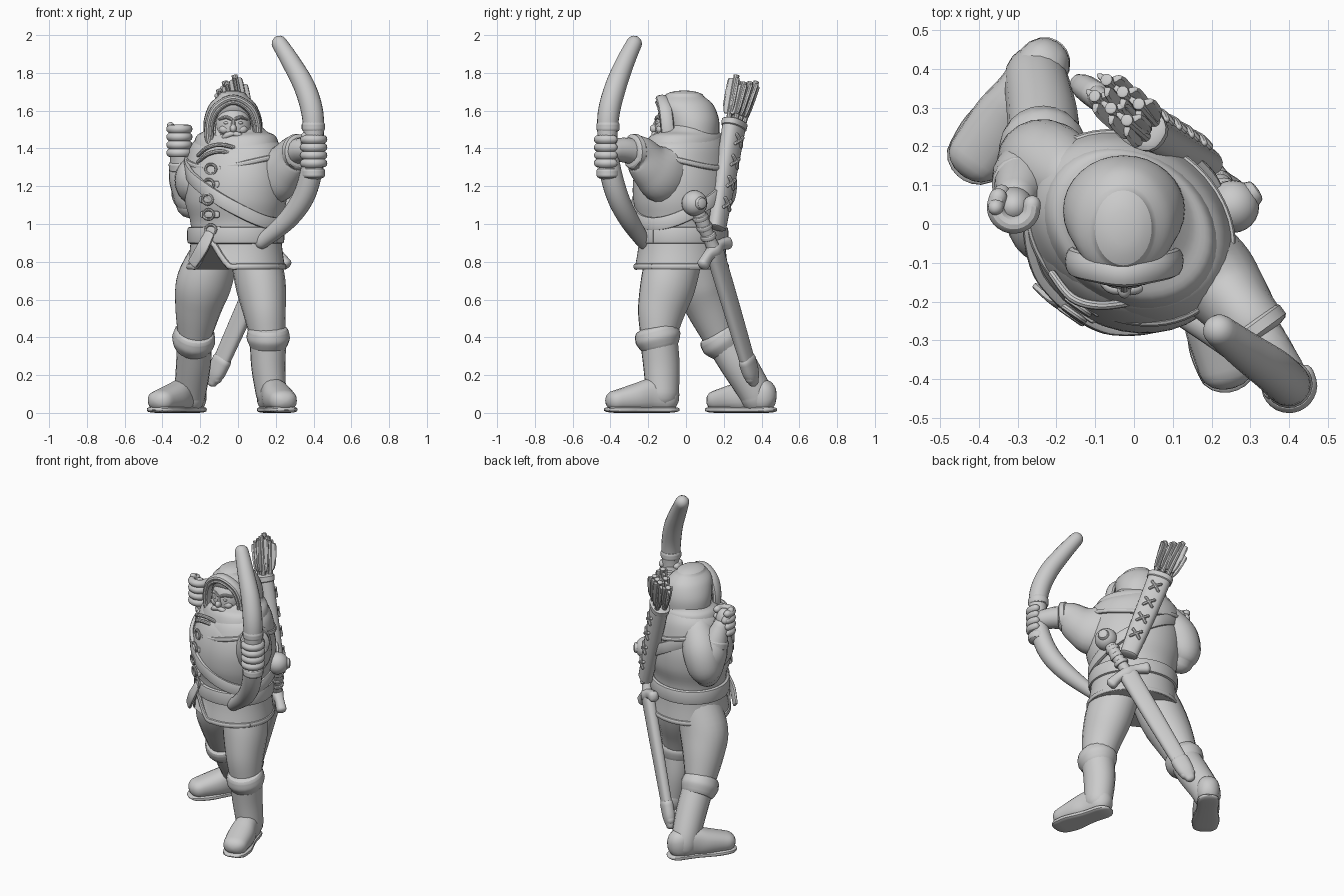
import bpy, bmesh
from math import sin, cos, pi, copysign
from mathutils import Vector as V

if "Cube" in bpy.data.objects:
    bpy.data.objects.remove(bpy.data.objects["Cube"])

FACE = V((-0.57, -0.82, 0))      # direction the chest faces
LEFT = V((0.82, -0.57, 0))       # shoulder axis
BACK = V((0.6, 0.8, 0))          # outward side of quiver and sword
UP = V((0, 0, 1))


def tube(name, pts, ref=(0.25, -1, 0.15), p=1.0, seg=20, n=5, cap=1.0, axis=None):
    """Sweep an ellipse (p<1 = squarer) through smooth points (x, y, z, a[, b])."""
    pts = [tuple(q) + (q[3],) if len(q) == 4 else tuple(q) for q in pts]
    e = [pts[0]] + pts + [pts[-1]]
    path = []
    for i in range(1, len(e) - 2):
        for k in range(n):
            t = k / n
            path.append([0.5 * (2*q1 + (q2-q0)*t + (2*q0-5*q1+4*q2-q3)*t*t + (3*q1-q0-3*q2+q3)*t**3)
                         for q0, q1, q2, q3 in zip(e[i-1], e[i], e[i+1], e[i+2])])
    path.append(list(pts[-1]))
    rings = []
    m = len(path)
    for i, q in enumerate(path):
        c = V(q[:3])
        t = axis or (V(path[min(i+1, m-1)][:3]) - V(path[max(i-1, 0)][:3])).normalized()
        r = V(ref(c)) if callable(ref) else V(ref)
        side = t.cross(r).normalized()
        up = side.cross(t)
        ext = [(0, 1)]
        if cap and i in (0, m-1):
            s = -1 if i == 0 else 1
            ext = [(s * sin(u) * cap * min(q[3], q[4]), cos(u)) for u in (0, .4, .8, 1.15, 1.45)]
            if i == 0:
                ext.reverse()
        for off, f in ext:
            ring = []
            for k in range(seg):
                w = 2 * pi * k / seg
                x, y = copysign(abs(cos(w))**p, cos(w)), copysign(abs(sin(w))**p, sin(w))
                ring.append(c + t*off + side*(x*f*q[3]) + up*(y*f*q[4]))
            rings.append(ring)
    bm = bmesh.new()
    vs = [[bm.verts.new(v) for v in r] for r in rings]
    for r0, r1 in zip(vs, vs[1:]):
        for k in range(seg):
            bm.faces.new((r0[k], r0[(k+1) % seg], r1[(k+1) % seg], r1[k]))
    bm.faces.new(vs[0])
    bm.faces.new(vs[-1])
    bmesh.ops.recalc_face_normals(bm, faces=bm.faces)
    me = bpy.data.meshes.new(name)
    bm.to_mesh(me)
    bm.free()
    ob = bpy.data.objects.new(name, me)
    bpy.context.collection.objects.link(ob)
    return ob


def ball(name, loc, r, rot=(0, 0, 0)):
    bpy.ops.mesh.primitive_uv_sphere_add(segments=24, ring_count=14, radius=1, location=loc, rotation=rot)
    ob = bpy.context.object
    ob.name, ob.scale = name, r
    return ob


def ring(name, z, a, b, c, r, wave=lambda t: 0, p=1.0):
    """Band around the body: cross-section r = (height, thickness)."""
    o = V((c[0], c[1], z))
    pts = []
    for k in range(33):
        t = 2 * pi * k / 32
        q = o + LEFT*(a*cos(t)) + FACE*(b*sin(t))
        pts.append((q.x, q.y, z + wave(t), *r))
    return tube(name, pts, lambda q: V((q.x-c[0], q.y-c[1], 0)), p, 10, 2, 0)


# torso, belt and skirt
BODY = [(.86, .245, .215), (1.0, .25, .215), (1.12, .28, .245), (1.25, .285, .24), (1.37, .25, .2), (1.44, .16, .14)]
C = (-.012, -.022)
tube("tunic_torso", [(*C, *q) for q in BODY], FACE, seg=40, cap=.2, axis=UP)
ring("belt", .94, .25, .218, C, (.045, .018), p=.5)
skirt = tube("tunic_skirt", [(-.01, -.02, .93, .25, .215), (-.01, -.022, .85, .258, .222), (-.01, -.025, .76, .272, .235)],
             FACE, seg=48, cap=0, axis=UP)
slit = lambda w: .13 * max(0, 1 - abs(w - pi/2) / .4)
for v in skirt.data.vertices:
    d = V((v.co.x + .01, v.co.y + .025, 0)).normalized()
    if v.co.z < .87:
        v.co.z += .13 * max(0, 1 - d.angle(FACE) / .4) * (.87 - v.co.z) / .11
ring("skirt_hem", .775, .266, .23, (-.01, -.025), (.016, .012), slit)
tube("belt_tail", [(-.15, -.21, .95, .03, .01), (-.19, -.21, .87, .035, .012), (-.24, -.17, .79, .03, .01)], FACE, .6)

# chest strap running over the right shoulder to the left hip
strap = []
for k in range(41):
    t = 2 * pi * k / 40
    z = 1.17 - .17 * cos(t)
    i = max(j for j in range(5) if BODY[j][0] <= z)
    f = (z - BODY[i][0]) / (BODY[i+1][0] - BODY[i][0])
    a, b = (BODY[i][j] + f*(BODY[i+1][j] - BODY[i][j]) for j in (1, 2))
    q = V((*C, z)) + LEFT*((a+.008)*cos(t)) + FACE*((b+.008)*sin(t))
    strap.append((*q, .035, .014))
tube("chest_strap", strap, lambda q: V((q.x-C[0], q.y-C[1], 0)), .5, 12, 2)

# chest buckles
for k in range(5):
    z = .97 + .08 * k
    c = V((*C, z)) + FACE * (.218 + .03 * sin(pi * k / 4))
    tube("buckle_tab", [(*(c - LEFT*.05), .018, .01), (*(c + LEFT*.05), .018, .01)], FACE, .6, 10, 2)
    loop = [(*(c + FACE*.014 + LEFT*(.034*cos(t)) + V((0, 0, .026*sin(t)))), .008)
            for t in [2*pi*j/10 for j in range(11)]]
    tube("buckle_loop", loop, FACE, seg=8, n=2)

# hood mantle in two layers, with a pointed front
for nm, dz, s in (("mantle_lower", 0, 1), ("mantle_upper", .045, .88)):
    mc = (-.01, -.01)
    m = tube(nm, [(-.015, .04, 1.51+dz*.5, .13, .11), (-.015, .02, 1.465+dz*.6, .2*s, .165*s), (-.01, .0, 1.42+dz, .255*s, .205*s),
                  (*mc, 1.35+dz, .282*s, .23*s)], FACE, seg=40, cap=0, axis=UP)
    for v in m.data.vertices:
        d = V((v.co.x - mc[0], v.co.y - mc[1], 0)).normalized()
        v.co.z -= .06 * d.dot(FACE)**2 * max(0, (1.5 - v.co.z) / .15)
    ring(nm + "_hem", 1.355+dz, .277*s, .226*s, mc, (.015, .012), lambda t: -.058 * sin(t)**2)

# hood
tube("hood", [(-.025, .04, 1.38, .15, .13), (-.025, .04, 1.46, .156, .135), (-.027, .03, 1.55, .154, .145),
              (-.028, .0, 1.63, .125, .145), (-.028, -.01, 1.675, .08, .105)], (0, -1, 0), seg=32, cap=.4, axis=UP)
for nm, s, y, r in (("hood_rim", 1, -.12, (.036, .02)), ("hood_inner_rim", .87, -.13, (.028, .014))):
    arch = [(-.1, 1.39), (-.13, 1.45), (-.128, 1.54), (-.09, 1.62), (0, 1.665), (.09, 1.62), (.128, 1.54), (.13, 1.45), (.1, 1.39)]
    tube(nm, [(-.025 + x*s, y - .1*max(0, z-1.5)*(1.7-z)*10 + abs(x)*.2, 1.5+(z-1.5)*s, *r) for x, z in arch],
         lambda q: V((q.x+.025, 0, q.z-1.5)), seg=12)

# face and beard
ball("face", (-.025, -.075, 1.515), (.095, .09, .12))
ball("nose", (-.025, -.168, 1.505), (.018, .024, .022))
tube("nose_bridge", [(-.025, -.153, 1.55, .01), (-.025, -.167, 1.515, .014)], seg=10)
for s in (-1, 1):
    X = lambda x: -.025 + s * x
    tube("brow", [(X(.012), -.158, 1.556, .009), (X(.04), -.15, 1.565, .01), (X(.072), -.12, 1.553, .008)], seg=10)
    ball("eye", (X(.035), -.147, 1.535), (.016, .014, .009))
    ball("cheek", (X(.045), -.133, 1.5), (.03, .025, .024))
    tube("moustache", [(X(.004), -.17, 1.478, .013), (X(.035), -.163, 1.468, .016), (X(.065), -.14, 1.44, .008)], seg=12)
    tube("beard_side", [(X(.08), -.095, 1.51, .014), (X(.07), -.12, 1.45, .024), (X(.03), -.145, 1.415, .03)], seg=12)
ball("beard", (-.025, -.15, 1.42), (.05, .04, .045))
ball("lip", (-.025, -.172, 1.452), (.02, .014, .008))
# cords under the chin
for dz in (0, .035):
    tube("chin_cord", [(-.21, -.13, 1.33+dz, .011), (-.16, -.19, 1.37+dz, .012), (-.09, -.21, 1.385+dz, .012),
                       (0, -.2, 1.365+dz, .011), (.05, -.19, 1.37+dz, .01)], (0, 0, 1), seg=10)

# bow
bow = [(.22, -.275, 1.955, .042), (.285, -.325, 1.85, .05), (.355, -.375, 1.72, .057), (.395, -.41, 1.58, .058),
       (.4, -.415, 1.42, .052), (.388, -.4, 1.28, .058), (.345, -.36, 1.14, .058), (.26, -.3, 1.02, .052), (.125, -.225, .905, .038)]
tube("bow", bow, (.6, .8, 0))
for z in (1.515, 1.27):
    tube("bow_grip_band", [(.399, -.413, z-.012, .062), (.399, -.413, z+.012, .062)], cap=.4)


def fist(c, a0, a1, name, r=.05):
    """Four stacked curled fingers and a thumb around a centre."""
    c = V(c)
    ball(name + "_palm", c, (r + .004, r + .004, .08))
    for k in range(4):
        z = .063 - .042 * k
        arc = [a0 + (a1 - a0) * j / 6 for j in range(7)]
        tube(name + "_finger", [(c.x + r*cos(t), c.y + r*sin(t), c.z + z, .023) for t in arc], (0, 0, 1), seg=12, n=3)
    t = a0 - .3
    tube(name + "_thumb", [(c.x + r*cos(t), c.y + r*sin(t), c.z + .02, .022),
                           (c.x + r*cos(a0+.6), c.y + r*sin(a0+.6), c.z + .08, .02)], (1, 0, .2), seg=12)


# left arm reaching to the bow
fist((.4, -.415, 1.385), 2.9, 6.9, "bow_hand")
tube("left_forearm", [(.26, -.2, 1.36, .07), (.33, -.31, 1.39, .068), (.385, -.385, 1.39, .058)])
tube("left_sleeve", [(.13, -.07, 1.27, .12, .15), (.2, -.13, 1.27, .115, .16), (.25, -.19, 1.31, .1, .125),
                     (.29, -.24, 1.365, .085, .1), (.315, -.275, 1.38, .085, .09)], (0, 0, 1), cap=.25)
tube("left_sleeve_hem", [(.304, -.261, 1.382, .089, .094), (.32, -.283, 1.382, .089, .094)], (0, 0, 1), cap=.2)

# right arm, bent with raised fist and hanging sleeve
fist((-.31, .045, 1.44), 2.6, 6.4, "draw_hand", .047)
tube("right_upper_arm", [(-.16, .11, 1.36, .1), (-.22, .15, 1.26, .115), (-.25, .16, 1.16, .105), (-.25, .14, 1.11, .08)])
tube("right_forearm", [(-.25, .13, 1.14, .09), (-.275, .12, 1.25, .092), (-.29, .1, 1.33, .072), (-.305, .07, 1.41, .052)])
ball("right_sleeve_drape", (-.235, .04, 1.23), (.1, .14, .125))
tube("right_sleeve_cuff", [(-.287, .105, 1.3, .08), (-.292, .098, 1.33, .076)], cap=.25)

# legs and boots
tube("left_trouser", [(.09, -.06, .84, .13, .15), (.12, -.095, .68, .132, .148), (.14, -.13, .54, .113, .127), (.155, -.145, .42, .095, .1)])
tube("right_trouser", [(-.12, .04, .84, .13, .14), (-.18, .07, .69, .148, .138), (-.21, .12, .56, .125, .122), (-.23, .18, .41, .09, .095)])
tube("left_shaft", [(.16, -.145, .4, .098, .1), (.16, -.13, .25, .09, .097), (.175, -.125, .1, .08, .088)])
tube("right_shaft", [(-.23, .19, .4, .092, .097), (-.235, .27, .27, .092, .097), (-.25, .355, .13, .085, .09), (-.255, .375, .08, .08, .085)])
for nm, c, d in (("left_cuff", V((.16, -.148, .395)), V((0, -.01, .04))), ("right_cuff", V((-.235, .195, .385)), V((.005, -.025, .035)))):
    tube(nm, [(*(c-d), .1, .105), (*c, .114, .122), (*(c+d), .108, .115)], cap=.3)
for nm, h, t in (("left", V((.168, -.105, 0)), V((.24, -.37, 0))), ("right", V((-.235, .41, 0)), V((-.41, .17, 0)))):
    at = lambda f, z: (*(h.lerp(t, f)), )[:2] + (z,)
    tube(nm + "_foot", [(*at(0, .09), .07, .088), (*at(.3, .092), .07, .09), (*at(.6, .08), .08, .076), (*at(1, .065), .074, .056)],
         (0, 0, 1), .85)
    tube(nm + "_sole", [(*at(-.03, .017), .066, .017), (*at(.35, .017), .066, .017), (*at(.75, .017), .083, .017),
                        (*at(1.0, .017), .077, .017)], (0, 0, 1), .6, cap=3.8)

# quiver with stitches
q0, q1 = V((.18, .165, .98)), V((.01, .258, 1.54))
tube("quiver", [(*q0, .054, .038), (*q0.lerp(q1, .5), .066, .044), (*q1, .072, .05)], BACK, .8, cap=.2)
tube("quiver_rim", [(*q0.lerp(q1, .95), .077, .055), (*q0.lerp(q1, 1.0), .079, .057)], BACK, .8, cap=.2)
ax = (q1 - q0).normalized()
sd = ax.cross(BACK).normalized()
out = sd.cross(ax)
for f in (.22, .42, .62, .82):
    c = q0.lerp(q1, f) + out * (.04 + .012 * f)
    for s in (-1, 1):
        d = sd * .026 + ax * (.024 * s)
        tube("quiver_stitch", [(*(c - d), .01), (*(c + out*.006), .01), (*(c + d), .01)], out, seg=8, n=2)

# arrows fanning from the quiver
for i in (-1, 0, 1):
    for j in (-1, 1):
        b = q1 + sd * (.032 * i) + out * (.02 * j)
        e = V((-.045, .32, 1.75)) + sd * (.055 * i) + out * (.026 * j) + V((0, 0, .02 * (i * j)))
        tube("arrow_shaft", [(*(b - ax*.1), .014), (*e, .016)], BACK, seg=10, n=2, cap=.2)
        u = (e - b).normalized()
        for k in range(3):
            w = (sd * cos(2.1*k) + out * sin(2.1*k)) * .02
            tube("arrow_feather", [(*(b.lerp(e, f) + w), r, .009) for f, r in ((.15, .01), (.35, .023), (.85, .023), (.92, .016))],
                 u.cross(w), seg=8, n=2, cap=.3)

# sword in its scabbard
s0, s1 = V((.175, .15, .86)), V((-.125, .35, .19))
pom = V((.255, .045, 1.11))
d = (s1 - s0).normalized()
g = d.cross(BACK).normalized()
tube("scabbard", [(*s0, .058, .035), (*s0.lerp(s1, .5), .054, .032), (*s1, .046, .028)], BACK, .75, cap=1.2)
tube("scabbard_tip", [(*s0.lerp(s1, .87), .055, .036), (*s0.lerp(s1, .97), .05, .034), (*(s1 + d*.03), .03, .024)], BACK, .8)
tube("sword_grip", [(*pom, .03), (*pom.lerp(s0, .4), .038), (*pom.lerp(s0, .75), .033), (*s0, .036)], BACK)
for f in (.3, .5, .7):
    c = pom.lerp(s0, f)
    tube("grip_ring", [(*(c - d*.006), .043), (*(c + d*.006), .043)], BACK, cap=.4)
ball("pommel", pom, (.068, .068, .068))
po = V((.8, .55, 0)).normalized()
tube("pommel_disc", [(*(pom + po*.055), .036), (*(pom + po*.07), .03)], (0, 0, 1), cap=.3)
tube("crossguard", [(*(s0 - g*.12 + d*.02), .034, .03), (*(s0 - g*.06), .028, .028), (*s0, .036, .04),
                    (*(s0 + g*.06), .028, .028), (*(s0 + g*.12 + d*.02), .034, .03)], BACK, .8, cap=.7)

# smooth shading
for ob in bpy.data.objects:
    ob.select_set(ob.type == 'MESH')
    bpy.context.view_layer.objects.active = ob
bpy.ops.object.shade_smooth_by_angle()
